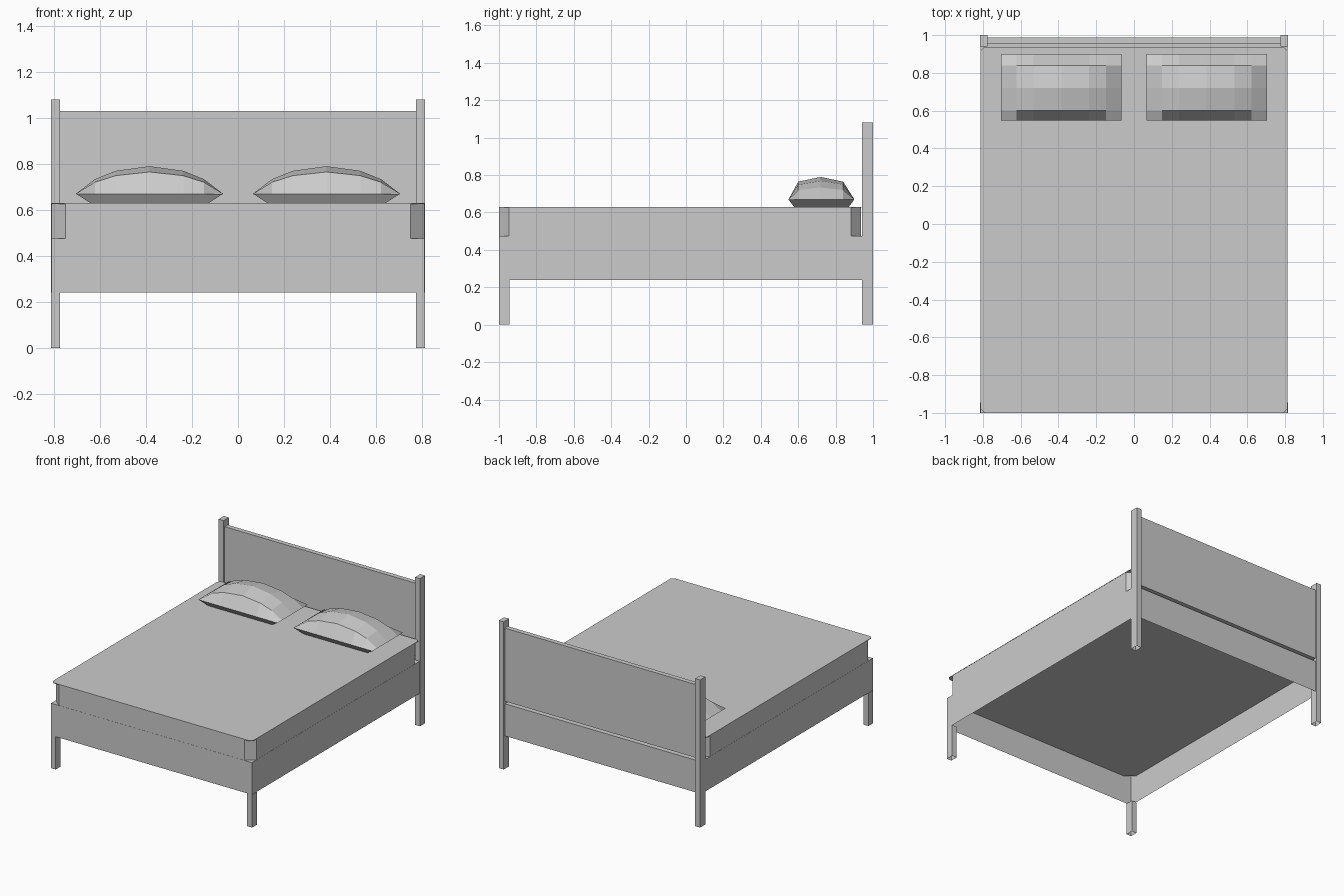
import bpy
import bmesh

cube = bpy.data.objects.get("Cube")
if cube:
    bpy.data.objects.remove(cube, do_unlink=True)

grey = bpy.data.materials.new("plain_grey")
grey.use_nodes = True
GREY = (0.6, 0.6, 0.6, 1)
grey.diffuse_color = GREY
grey.node_tree.nodes["Principled BSDF"].inputs["Base Color"].default_value = GREY


def finish(name, bm):
    bmesh.ops.recalc_face_normals(bm, faces=bm.faces)
    mesh = bpy.data.meshes.new(name)
    bm.to_mesh(mesh)
    bm.free()
    mesh.materials.append(grey)
    obj = bpy.data.objects.new(name, mesh)
    bpy.context.collection.objects.link(obj)
    return obj


def prism(name, outline, z0, z1, open_bottom=False):
    """Extrude a plan outline from z0 up to z1."""
    bm = bmesh.new()
    low = [bm.verts.new((x, y, z0)) for x, y in outline]
    top = [bm.verts.new((x, y, z1)) for x, y in outline]
    bm.faces.new(top)
    if not open_bottom:
        bm.faces.new(low)
    for i in range(len(outline)):
        j = (i + 1) % len(outline)
        bm.faces.new((low[i], low[j], top[j], top[i]))
    return finish(name, bm)


def rect(x0, x1, y0, y1):
    return [(x0, y0), (x1, y0), (x1, y1), (x0, y1)]


def cut_rect(w, y0, y1, cx, cy):
    """Rectangle with its four corners cut off."""
    return [(-w + cx, y0), (w - cx, y0), (w, y0 + cy), (w, y1 - cy),
            (w - cx, y1), (-w + cx, y1), (-w, y1 - cy), (-w, y0 + cy)]


W = 0.812

# Bed frame: hollow below, closed at rail height
prism("bed_rails", rect(-W, W, -1, 0.985), 0.24, 0.475, open_bottom=True)

# Mattress with cut corners, and the thin top that overhangs them
prism("mattress", cut_rect(W - 0.001, -0.999, 0.935, 0.06, 0.052), 0.445, 0.626)
prism("mattress_top", cut_rect(W, -1, 0.938, 0.02, 0.02), 0.626, 0.63)

# Legs and headboard posts
for side, s in (("left", 1), ("right", -1)):
    xs = sorted((s * 0.775, s * 0.814))
    prism("front_leg_" + side, rect(*xs, -1, -0.945), 0, 0.24, open_bottom=True)
    prism("headboard_post_" + side, rect(*xs, 0.94, 1), 0, 1.08, open_bottom=True)

# Headboard panel
prism("headboard_panel", rect(-0.776, 0.776, 0.953, 0.988), 0.495, 1.03)

# Pillows: faceted dome over a flat base
COLUMNS = [(0, 0), (0.13, 0.53), (0.27, 0.83), (0.5, 1), (0.73, 0.83), (0.87, 0.53), (1, 0)]
ROWS = [(0.548, 0), (0.60, 0.79), (0.72, 1), (0.84, 0.79), (0.90, 0)]


def pillow(name, x0, x1):
    bm = bmesh.new()
    grid = [[bm.verts.new((x0 + (x1 - x0) * t, y, 0.67 + 0.12 * f * g))
             for t, f in COLUMNS] for y, g in ROWS]
    for a, b in zip(grid, grid[1:]):
        for i in range(len(COLUMNS) - 1):
            bm.faces.new((a[i], a[i + 1], b[i + 1], b[i]))
    # Sloping underside down to the base
    rim = [e for e in bm.edges if e.is_boundary]
    new = bmesh.ops.extrude_edge_only(bm, edges=rim)["geom"]
    base = [v for v in new if isinstance(v, bmesh.types.BMVert)]
    cx, cy = (x0 + x1) / 2, 0.724
    for v in base:
        v.co = (cx + (v.co.x - cx) * 0.8, cy + (v.co.y - cy) * 0.83, 0.629)
    bmesh.ops.contextual_create(
        bm, geom=[e for e in new if isinstance(e, bmesh.types.BMEdge)])
    return finish(name, bm)


pillow("pillow_left", 0.065, 0.705)
pillow("pillow_right", -0.705, -0.065)
